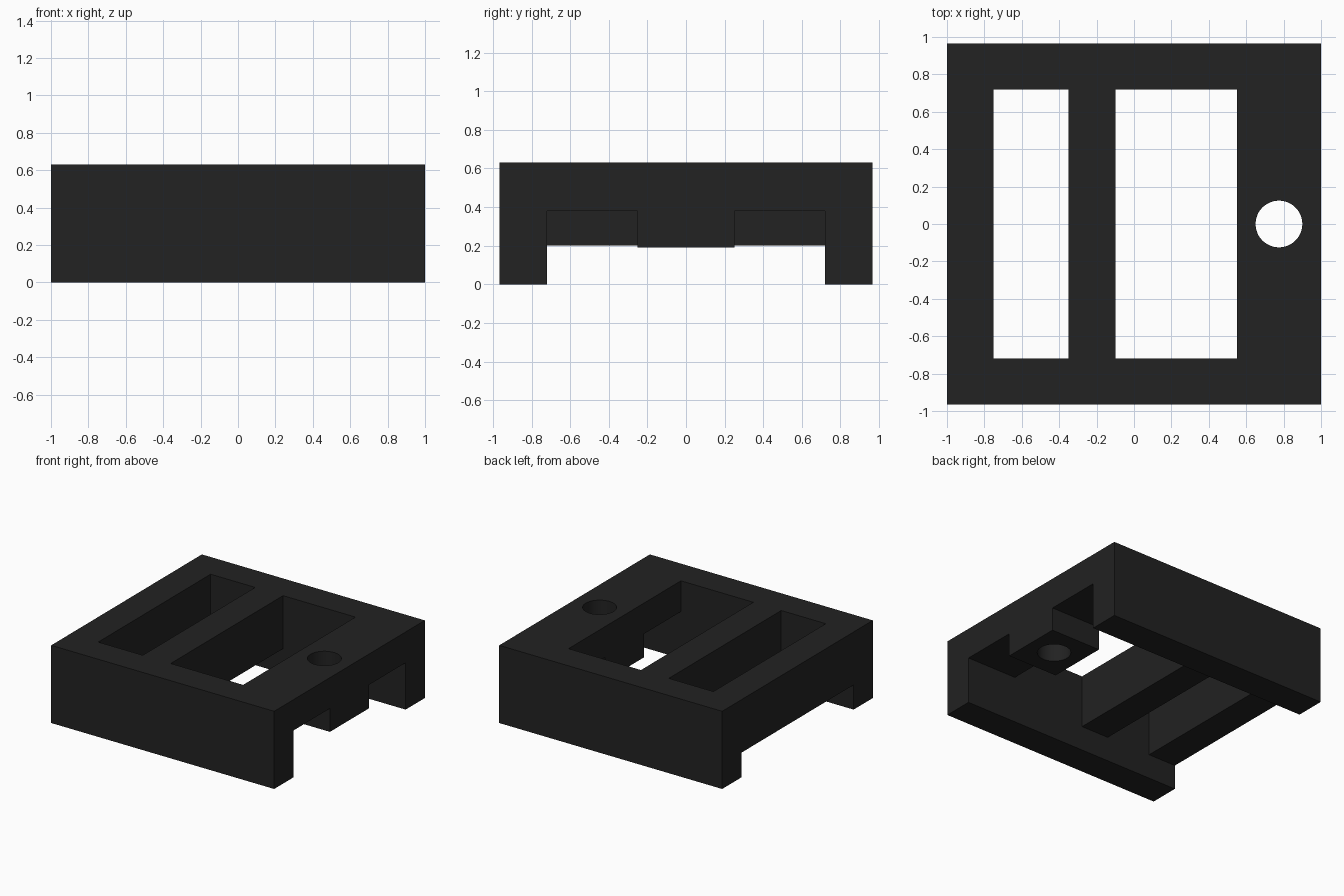
import bpy
import math

if "Cube" in bpy.data.objects:
    bpy.data.objects.remove(bpy.data.objects["Cube"])

black = bpy.data.materials.new("matte_black")
black.diffuse_color = (0.016, 0.016, 0.016, 1)
black.use_nodes = True
black.node_tree.nodes["Principled BSDF"].inputs["Base Color"].default_value = black.diffuse_color


def box(name, x, y, z):
    """Axis-aligned box from (min, max) ranges."""
    bpy.ops.mesh.primitive_cube_add(
        size=1, location=[sum(r) / 2 for r in (x, y, z)])
    ob = bpy.context.object
    ob.name = name
    ob.scale = [r[1] - r[0] for r in (x, y, z)]
    bpy.ops.object.transform_apply(location=True, rotation=True, scale=True)
    return ob


def cut(target, cutter):
    """Subtract the cutter and remove it."""
    mod = target.modifiers.new("cut", 'BOOLEAN')
    mod.operation = 'DIFFERENCE'
    mod.solver = 'EXACT'
    mod.object = cutter
    bpy.context.view_layer.objects.active = target
    bpy.ops.object.modifier_apply(modifier=mod.name)
    bpy.data.objects.remove(cutter)


INNER = 0.72   # inner face of the side rails

# Solid body
body = box("bracket_body", (-1, 1), (-0.965, 0.965), (0, 0.63))

# Channel between the side rails, slightly deeper under the crossbars
cut(body, box("channel", (-1.1, 1.1), (-INNER, INNER), (-0.1, 0.19)))
cut(body, box("bar_relief", (-1.1, 0.5), (-INNER, INNER), (-0.1, 0.2)))

# Two windows through the top
for x in ((-0.75, -0.35), (-0.1, 0.55)):
    cut(body, box("window", x, (-INNER, INNER), (-0.1, 0.8)))

# Pockets on both sides of the central screw block
for y in ((-INNER, -0.25), (0.25, INNER)):
    cut(body, box("pocket", (0.5, 1.1), y, (-0.1, 0.38)))

# Round hole through the screw block
bpy.ops.mesh.primitive_cylinder_add(
    vertices=48, radius=0.125, depth=2, location=(0.775, 0, 0.3))
cut(body, bpy.context.object)

body.data.materials.clear()
body.data.materials.append(black)
bpy.ops.object.select_all(action='DESELECT')
body.select_set(True)
bpy.context.view_layer.objects.active = body
bpy.ops.object.shade_smooth_by_angle(angle=math.radians(30))
